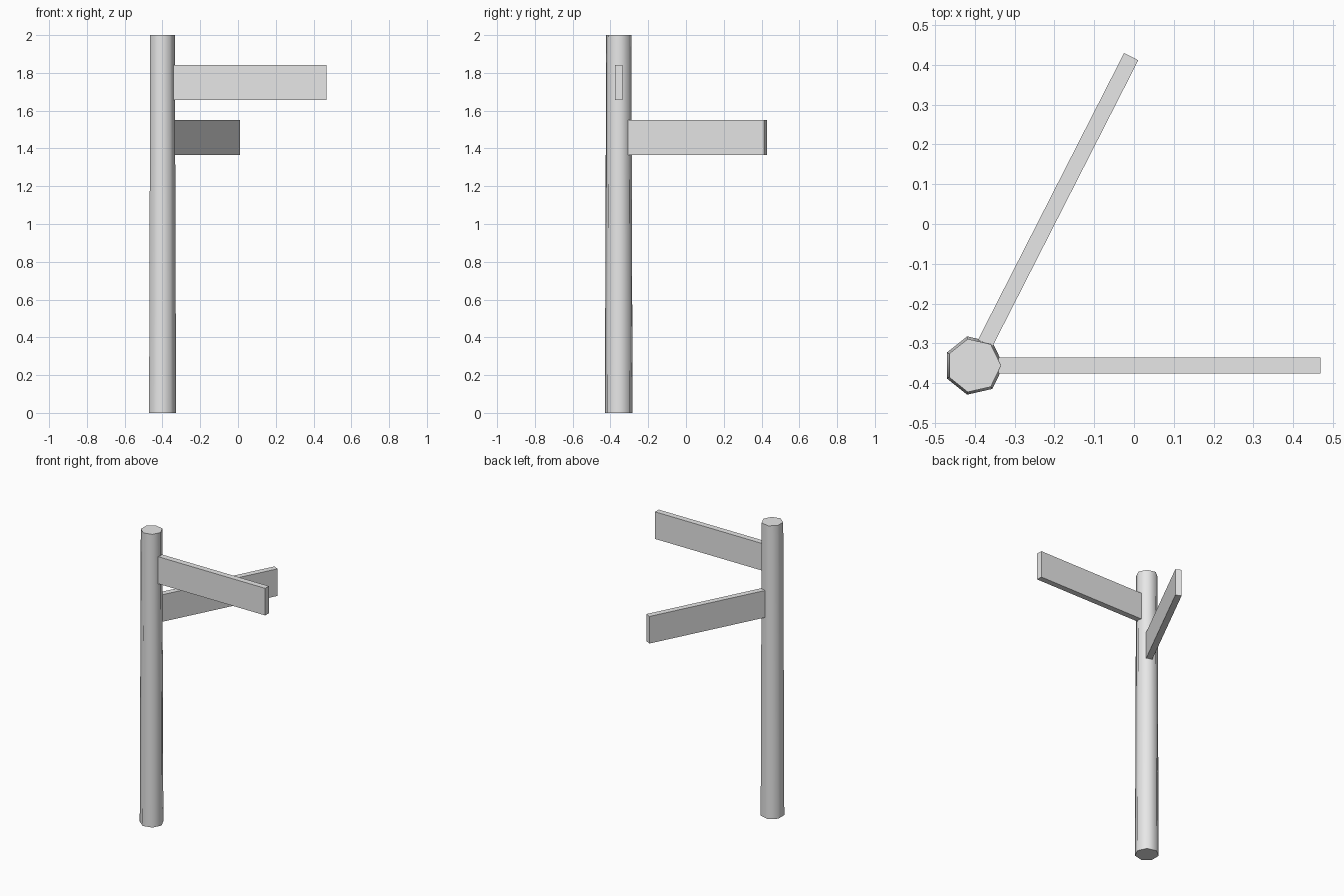
import bpy
from math import radians, cos, sin
from mathutils import Matrix, Vector

cube = bpy.data.objects.get("Cube")
if cube:
    bpy.data.objects.remove(cube, do_unlink=True)

# One plain grey for everything
grey = bpy.data.materials.new("light grey")
grey.use_nodes = True
grey.diffuse_color = (0.8, 0.8, 0.8, 1)
grey.node_tree.nodes["Principled BSDF"].inputs["Base Color"].default_value = (0.8, 0.8, 0.8, 1)

POST = Vector((-0.403, -0.356, 0))

# Tapered seven-sided post with a corner pointing to +x
bpy.ops.mesh.primitive_cone_add(vertices=7, radius1=0.0752, radius2=0.0685, depth=2)
post = bpy.context.object
post.name = "post"
corner = max(post.data.vertices, key=lambda v: v.co.x + v.co.y * 0.001).co
post.data.transform(Matrix.Rotation(-Vector((1, 0)).angle_signed(corner.xy) * -1, 4, "Z"))
post.location = POST + Vector((0, 0, 1))
bpy.ops.object.shade_smooth_by_angle(angle=radians(60))
post.data.materials.append(grey)


# Flat boards radiating from the post axis
def board(name, angle, z, start=0.062, end=0.872):
    bpy.ops.mesh.primitive_cube_add(size=1)
    ob = bpy.context.object
    ob.name = name
    ob.data.transform(Matrix.Diagonal((end - start, 0.04, 0.185, 1)))
    mid = (start + end) / 2
    ob.location = POST + Vector((mid * cos(angle), mid * sin(angle), z))
    ob.rotation_euler.z = angle
    ob.data.materials.append(grey)


board("upper_sign_board", 0, 1.748)
board("lower_sign_board", radians(63), 1.458)
